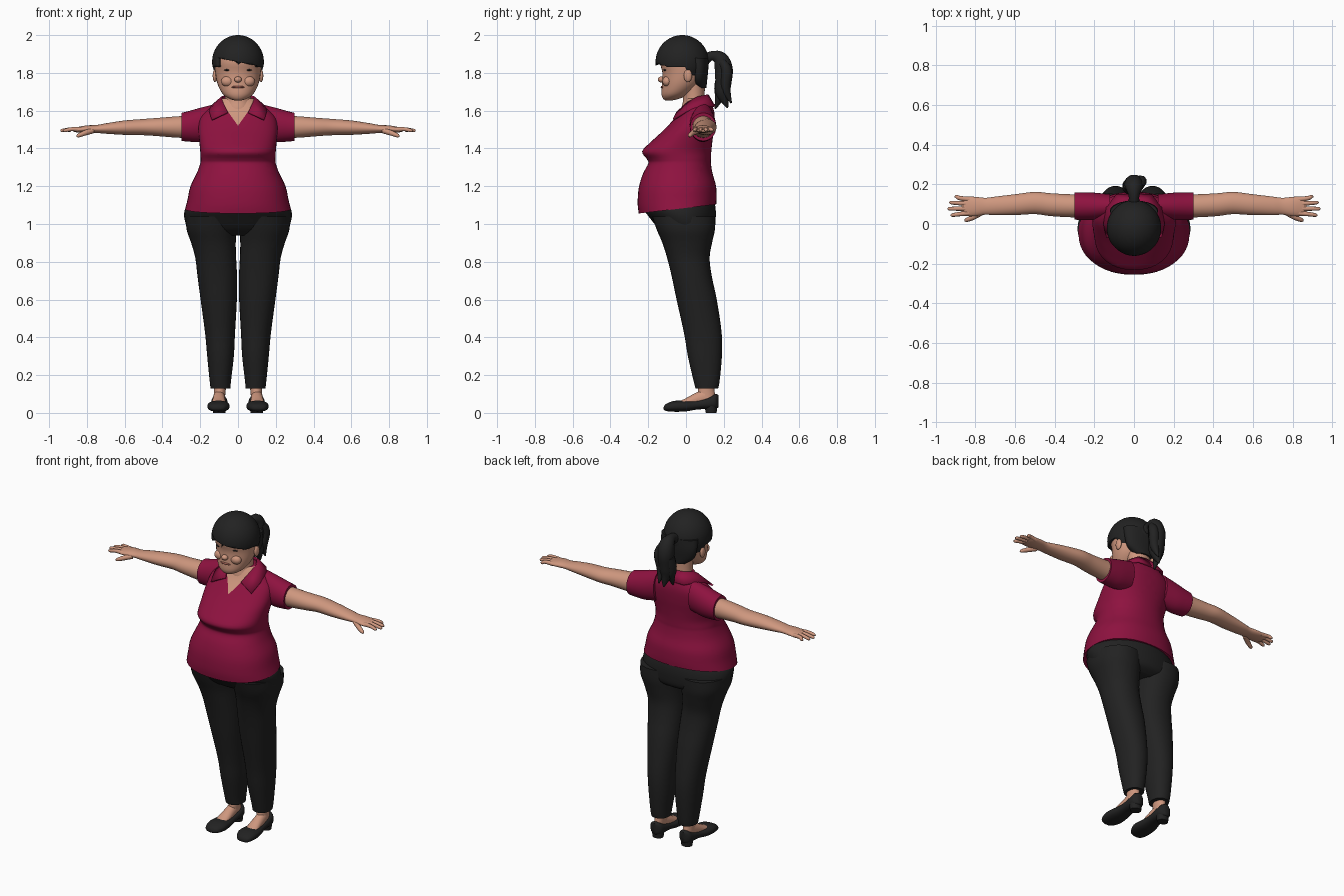
import bpy, bmesh, math
from mathutils import Vector

old = bpy.data.objects.get("Cube")
if old:
    bpy.data.objects.remove(old)


def material(name, r, g, b):
    m = bpy.data.materials.new(name)
    m.use_nodes = True
    m.diffuse_color = (r, g, b, 1)
    bsdf = m.node_tree.nodes["Principled BSDF"]
    bsdf.inputs["Base Color"].default_value = (r, g, b, 1)
    bsdf.inputs["Roughness"].default_value = 0.8
    return m


SKIN = material("skin", 0.62, 0.31, 0.21)
SHIRT = material("crimson shirt", 0.27, 0.006, 0.05)
BLACK = material("black cloth", 0.016, 0.016, 0.016)
LIPS = material("lips", 0.36, 0.12, 0.09)


def add_mirror(ob):
    ob.modifiers.new("mirror", 'MIRROR').use_mirror_merge = False


def finish(name, bm, mats, mirror=False):
    bmesh.ops.recalc_face_normals(bm, faces=bm.faces)
    me = bpy.data.meshes.new(name)
    bm.to_mesh(me)
    bm.free()
    for m in mats:
        me.materials.append(m)
    ob = bpy.data.objects.new(name, me)
    bpy.context.collection.objects.link(ob)
    bpy.ops.object.select_all(action='DESELECT')
    ob.select_set(True)
    bpy.context.view_layer.objects.active = ob
    bpy.ops.object.shade_smooth_by_angle(angle=math.radians(50))
    if mirror:
        add_mirror(ob)
    return ob


def smooth_rings(rings, steps=4):
    """Catmull-Rom interpolation between the listed cross-sections."""
    out = []
    for i in range(len(rings) - 1):
        p = [rings[min(max(i + k, 0), len(rings) - 1)] for k in (-1, 0, 1, 2)]
        for s in range(steps):
            t = s / steps
            out.append([0.5 * (2 * b + (c - a) * t + (2 * a - 5 * b + 4 * c - d) * t * t
                               + (3 * b - a - 3 * c + d) * t ** 3) for a, b, c, d in zip(*p)])
    return out + [list(rings[-1])]


def loft_mesh(axis, rings, power=1.0, segs=32):
    """Rings are (position, a_low, a_high, b_low, b_high) across the axis."""
    bm = bmesh.new()
    loops = []
    for t, a0, a1, b0, b1 in smooth_rings(rings):
        loop = []
        for k in range(segs):
            ang = 2 * math.pi * k / segs
            c, s = math.cos(ang), math.sin(ang)
            a = (a0 + a1) / 2 + (a1 - a0) / 2 * math.copysign(abs(c) ** power, c)
            b = (b0 + b1) / 2 + (b1 - b0) / 2 * math.copysign(abs(s) ** power, s)
            co = {'x': (t, a, b), 'y': (a, t, b), 'z': (a, b, t)}[axis]
            loop.append(bm.verts.new(co))
        loops.append(loop)
    for l0, l1 in zip(loops, loops[1:]):
        for k in range(segs):
            n = (k + 1) % segs
            bm.faces.new((l0[k], l0[n], l1[n], l1[k]))
    bm.faces.new(loops[0])
    bm.faces.new(loops[-1])
    return bm


def loft(name, axis, rings, mat, mirror=False, power=1.0):
    return finish(name, loft_mesh(axis, rings, power), [mat], mirror)


def ball_mesh(center, radii, u=32, v=20):
    bm = bmesh.new()
    bmesh.ops.create_uvsphere(bm, u_segments=u, v_segments=v, radius=1)
    for vert in bm.verts:
        vert.co = Vector(center) + Vector(x * r for x, r in zip(vert.co, radii))
    return bm


def ball(name, center, radii, mat, mirror=False):
    return finish(name, ball_mesh(center, radii, 16, 10), [mat], mirror)


def tubes(name, paths, mat, mirror=False):
    """Tapered tubes; each path point is (x, y, z, radius)."""
    cu = bpy.data.curves.new(name, 'CURVE')
    cu.dimensions = '3D'
    cu.bevel_depth = 1
    cu.bevel_resolution = 3
    cu.use_fill_caps = True
    for path in paths:
        sp = cu.splines.new('POLY')
        pts = smooth_rings(path)
        sp.points.add(len(pts) - 1)
        for p, (x, y, z, r) in zip(sp.points, pts):
            p.co = (x, y, z, 1)
            p.radius = r
        sp.use_smooth = True
    cu.materials.append(mat)
    ob = bpy.data.objects.new(name, cu)
    bpy.context.collection.objects.link(ob)
    if mirror:
        add_mirror(ob)
    return ob


def bisect(bm, point, normal):
    bmesh.ops.bisect_plane(bm, geom=bm.verts[:] + bm.edges[:] + bm.faces[:],
                           plane_co=point, plane_no=normal)


# Shirt body: belly, bust, shoulders, with a V-shaped open neck
bm = loft_mesh('z', [(z, -w, w, f, b) for z, w, f, b in [
    (1.085, .28, -.25, .16), (1.13, .268, -.256, .162), (1.2, .252, -.25, .158),
    (1.27, .218, -.226, .14), (1.32, .2, -.2, .132), (1.345, .198, -.208, .132),
    (1.385, .2, -.232, .134), (1.44, .205, -.18, .14), (1.5, .21, -.115, .148),
    (1.56, .2, -.06, .152), (1.6, .165, -.03, .148), (1.64, .115, -.01, .135),
    (1.665, .085, .0, .12)]], 0.9, 48)
for v in bm.verts:
    v.co.z += max(0, (1.25 - v.co.z) / 0.17) * 0.12 * v.co.y
for side in (-1, 1):
    bisect(bm, (0, 0, 1.52), (side * 1.4, 0, -1))
for f in bm.faces:
    c = f.calc_center_median()
    if c.y < 0.05 and c.z > 1.52 + 1.4 * abs(c.x):
        f.material_index = 1
finish("shirt_body", bm, [SHIRT, SKIN])

# Sleeves and collar
loft("sleeves", 'x', [(.12, .03, .15, 1.45, 1.635), (.2, .02, .158, 1.435, 1.615),
                      (.26, .02, .16, 1.436, 1.598), (.3, .022, .16, 1.44, 1.588)],
     SHIRT, True)
bm = bmesh.new()
inner = [(0, .12, 1.685), (.06, .11, 1.685), (.088, .06, 1.675), (.08, .005, 1.645),
         (.055, -.05, 1.595)]
outer = [(0, .155, 1.625), (.09, .15, 1.625), (.14, .085, 1.63), (.155, .0, 1.6),
         (.14, -.07, 1.555)]
rows = [[bm.verts.new(p) for p in row] for row in (inner, outer)]
for k in range(len(inner) - 1):
    bm.faces.new((rows[0][k], rows[0][k + 1], rows[1][k + 1], rows[1][k]))
collar = finish("collar", bm, [SHIRT], True)
collar.modifiers.new("thickness", 'SOLIDIFY').thickness = 0.01

# Trousers
loft("trouser_hips", 'z', [(z, -w, w, f, b) for z, w, f, b in [
    (.94, .2, -.09, .1), (.97, .26, -.14, .145), (1.03, .284, -.19, .157),
    (1.08, .28, -.225, .157), (1.12, .25, -.22, .15)]], BLACK)
loft("trouser_legs", 'z', [
    (.13, .04, .145, .05, .17), (.17, .037, .15, .04, .178), (.3, .022, .163, .01, .19),
    (.42, .016, .174, -.01, .189), (.6, .006, .198, -.05, .163), (.72, .005, .214, -.075, .137),
    (.82, .01, .226, -.1, .125), (.9, .012, .248, -.125, .138), (.97, .008, .272, -.155, .153),
    (1.04, .005, .275, -.18, .156)], BLACK, True, 0.92)

# Feet and slip-on shoes
loft("ankles", 'z', [(.04, .07, .13, .06, .155), (.09, .068, .128, .06, .155),
                     (.13, .064, .128, .065, .15), (.2, .06, .13, .07, .155)], SKIN, True)
loft("insteps", 'y', [(-.05, .07, .14, .03, .057), (-.01, .066, .14, .03, .073),
                      (.04, .067, .135, .03, .1), (.1, .07, .13, .03, .13)], SKIN, True)
loft("shoes", 'y', [
    (-.118, .09, .125, .018, .032), (-.105, .065, .15, .01, .048), (-.06, .045, .162, .006, .064),
    (.0, .048, .158, .008, .064), (.06, .055, .145, .018, .068), (.12, .055, .142, .02, .085),
    (.155, .062, .137, .02, .1), (.172, .085, .115, .03, .095)], BLACK, True, 0.85)
loft("shoe_heels", 'z', [(0, .067, .132, .105, .162), (.05, .06, .138, .095, .168)],
     BLACK, True)

# Arms and hands
loft("arms", 'x', [
    (.24, .035, .15, 1.455, 1.575), (.32, .034, .15, 1.457, 1.57), (.42, .04, .155, 1.465, 1.562),
    (.5, .05, .162, 1.47, 1.556), (.6, .045, .15, 1.472, 1.548), (.7, .045, .138, 1.478, 1.533),
    (.75, .047, .132, 1.482, 1.524), (.8, .04, .137, 1.482, 1.522),
    (.845, .04, .138, 1.484, 1.514), (.87, .05, .13, 1.488, 1.508)], SKIN, True)
fingers = [[(.83, y0, 1.5, .013), (.88, (y0 + y1) / 2, 1.502, .011),
            (end - .01, y1, 1.495, .009), (end, y1, 1.493, .003)]
           for y0, y1, end in [(.055, .045, .925), (.078, .077, .94),
                               (.102, .108, .932), (.124, .138, .905)]]
thumb = [(.77, .06, 1.495, .016), (.81, .035, 1.482, .014), (.845, .02, 1.468, .01),
         (.855, .016, 1.464, .003)]
tubes("fingers", fingers + [thumb], SKIN, True)

# Neck, head and face
loft("neck", 'z', [(1.54, -.085, .085, -.03, .11), (1.61, -.08, .08, -.025, .112),
                   (1.66, -.068, .068, -.015, .1), (1.74, -.07, .07, -.02, .1)], SKIN)
loft("head", 'z', [(z, -w, w, f, b) for z, w, f, b in [
    (1.655, .02, -.11, -.07), (1.665, .05, -.122, -.03), (1.69, .082, -.13, .02),
    (1.74, .108, -.127, .075), (1.8, .12, -.125, .1), (1.86, .123, -.137, .105),
    (1.92, .11, -.12, .095), (1.965, .07, -.08, .05)]], SKIN)
ball("nose", (0, -.131, 1.765), (.02, .018, .016), SKIN)
ball("cheeks", (.055, -.1, 1.755), (.035, .025, .028), SKIN, True)
ball("ears", (.122, .01, 1.785), (.012, .022, .034), SKIN, True)
ball("mouth", (0, -.123, 1.725), (.034, .011, .007), LIPS)
ball("eyes", (.052, -.111, 1.815), (.022, .009, .005), BLACK, True)

# Hair cap trimmed along a slanted fringe, longer behind the ears
bm = ball_mesh((0, -.02, 1.858), (.137, .141, .142), 48, 32)
fringe = Vector((.2, 0, 1))
nape = Vector((0, 1, .45))
bisect(bm, (0, 0, 1.858), fringe)
bisect(bm, (0, .02, 1.78), nape)
bisect(bm, (0, 0, 1.755), (0, 0, 1))
gone = []
for f in bm.faces:
    c = f.calc_center_median()
    above = (c - Vector((0, 0, 1.858))).dot(fringe) > 0
    behind = (c - Vector((0, .02, 1.78))).dot(nape) > 0 and c.z > 1.755
    temple = abs(c.x) > .108 and c.z > 1.825
    if not (above or behind or temple):
        gone.append(f)
bmesh.ops.delete(bm, geom=gone, context='FACES')
hair = finish("hair_cap", bm, [BLACK])
hair.modifiers.new("thickness", 'SOLIDIFY').thickness = 0.02
loft("nape_hair", 'z', [(1.72, -.05, .05, .05, .108), (1.76, -.1, .1, .025, .112),
                        (1.82, -.12, .12, .02, .118), (1.88, -.12, .12, .0, .118)], BLACK)

# Ponytail with a split tip
tubes("ponytail", [
    [(0, .09, 1.865, .035), (0, .135, 1.89, .026), (0, .18, 1.875, .042), (0, .2, 1.82, .05),
     (0, .198, 1.75, .045), (0, .195, 1.69, .038), (0, .22, 1.615, .004)],
    [(-.02, .2, 1.8, .035), (-.025, .185, 1.73, .035), (-.02, .18, 1.68, .028),
     (-.02, .155, 1.61, .004)],
    [(.03, .19, 1.86, .02), (.035, .215, 1.81, .03), (.025, .21, 1.72, .026),
     (.02, .24, 1.64, .004)]], BLACK)
